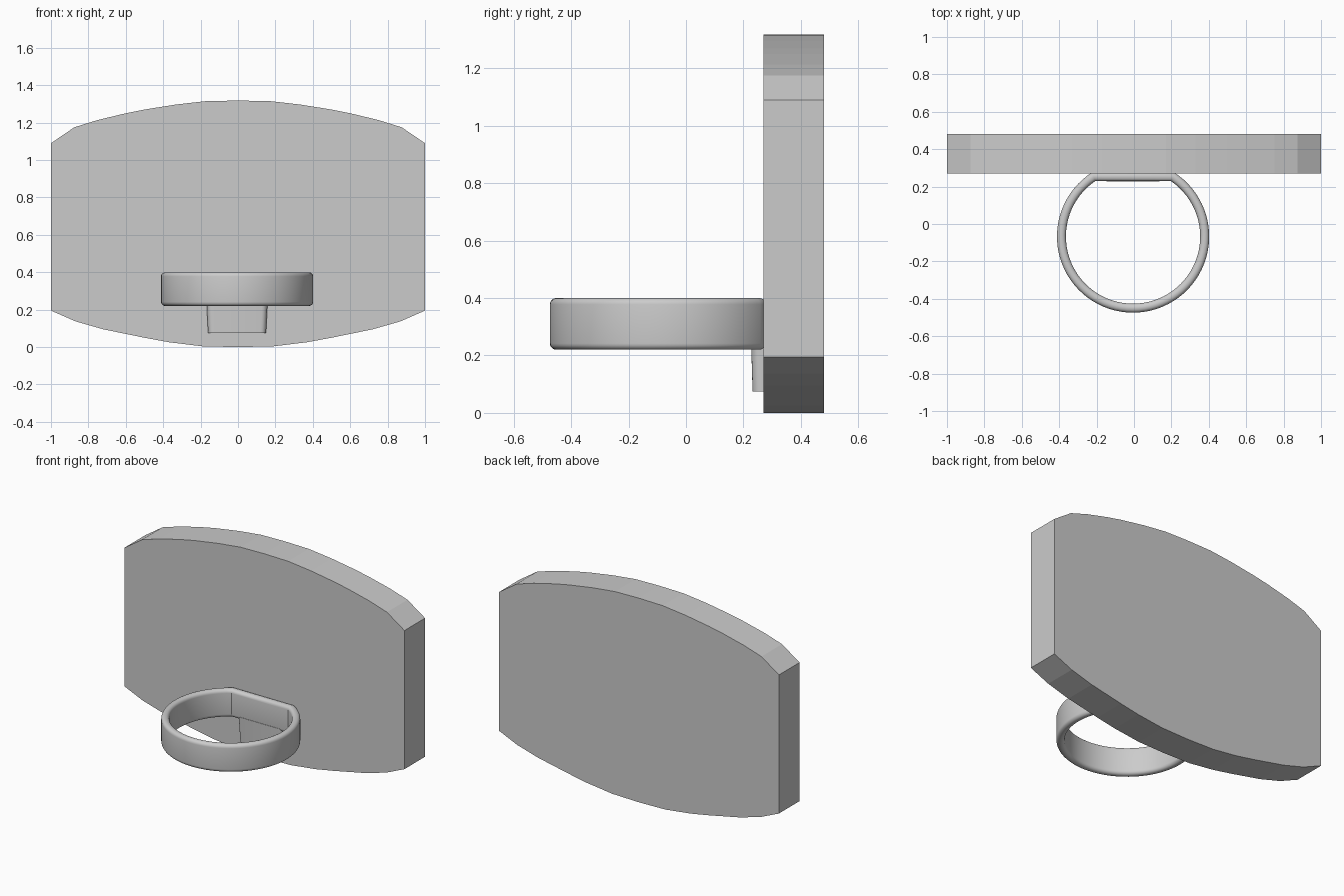
import bpy, bmesh, math

old = bpy.data.objects.get("Cube")
if old:
    bpy.data.objects.remove(old, do_unlink=True)

GREY = (0.6, 0.6, 0.6, 1.0)
grey = bpy.data.materials.new("plain grey")
grey.use_nodes = True
grey.diffuse_color = GREY
grey.node_tree.nodes["Principled BSDF"].inputs["Base Color"].default_value = GREY


def loft(name, loops, closed=False, smooth=False):
    """Skin a series of point loops; cap the ends or join them into a ring."""
    bm = bmesh.new()
    rows = [[bm.verts.new(p) for p in loop] for loop in loops]
    n = len(rows[0])
    pairs = list(zip(rows, rows[1:]))
    if closed:
        pairs.append((rows[-1], rows[0]))
    else:
        bm.faces.new(rows[0])
        bm.faces.new(rows[-1])
    for a, b in pairs:
        for i in range(n):
            j = (i + 1) % n
            bm.faces.new((a[i], a[j], b[j], b[i]))
    bmesh.ops.recalc_face_normals(bm, faces=bm.faces)
    mesh = bpy.data.meshes.new(name)
    bm.to_mesh(mesh)
    bm.free()
    mesh.materials.append(grey)
    obj = bpy.data.objects.new(name, mesh)
    bpy.context.collection.objects.link(obj)
    if smooth:
        bpy.ops.object.select_all(action='DESELECT')
        obj.select_set(True)
        bpy.context.view_layer.objects.active = obj
        bpy.ops.object.shade_smooth_by_angle(angle=math.radians(35))
    return obj


# Backboard: half outline from bottom to top, mirrored across the centre
half = [(0.19, 0.004), (0.37, 0.026), (0.5, 0.05), (0.72, 0.095), (0.87, 0.138),
        (1.0, 0.195), (1.0, 1.09), (0.875, 1.175), (0.75, 1.214), (0.6, 1.25),
        (0.5, 1.27), (0.33, 1.297), (0.17, 1.315)]
outline = [(0, 0)] + half + [(0, 1.318)] + [(-x, z) for x, z in reversed(half)]
loft("backboard", [[(x, y, z) for x, z in outline] for y in (0.27, 0.48)])

# Hoop: rounded section swept round a circle with a flat chord at the back
CX, CY, RADIUS, FLAT = -0.005, -0.067, 0.407, 0.277
WALL, LOW, HIGH, ROUND = 0.048, 0.22, 0.40, 0.022


def hoop_loop(inset, z, steps=64):
    r = RADIUS - inset
    corner = math.asin((FLAT - inset - CY) / r)
    start, sweep = math.pi - corner, math.pi + 2 * corner
    return [(CX + r * math.cos(start + sweep * i / steps),
             CY + r * math.sin(start + sweep * i / steps), z)
            for i in range(steps + 1)]


section = []
for k, (inset, z) in enumerate([(WALL - ROUND, HIGH - ROUND), (ROUND, HIGH - ROUND),
                                (ROUND, LOW + ROUND), (WALL - ROUND, LOW + ROUND)]):
    for i in range(6):
        a = math.pi / 2 * (k + i / 5)
        section.append((inset + ROUND * math.cos(a), z + ROUND * math.sin(a)))
loft("hoop", [hoop_loop(o, z) for o, z in section], closed=True, smooth=True)


# Bracket: tapered tab under the hoop with rounded front edges
def tab_loop(half_width, front, z, back=0.28, r=0.03):
    side = [(half_width, back)]
    for i in range(6):
        a = math.pi / 2 * i / 5
        side.append((half_width - r + r * math.cos(a), front + r - r * math.sin(a)))
    return [(CX + x, y, z) for x, y in side + [(-x, y) for x, y in reversed(side)]]


loft("bracket", [tab_loop(0.155, 0.232, 0.075), tab_loop(0.163, 0.227, 0.24)], smooth=True)
